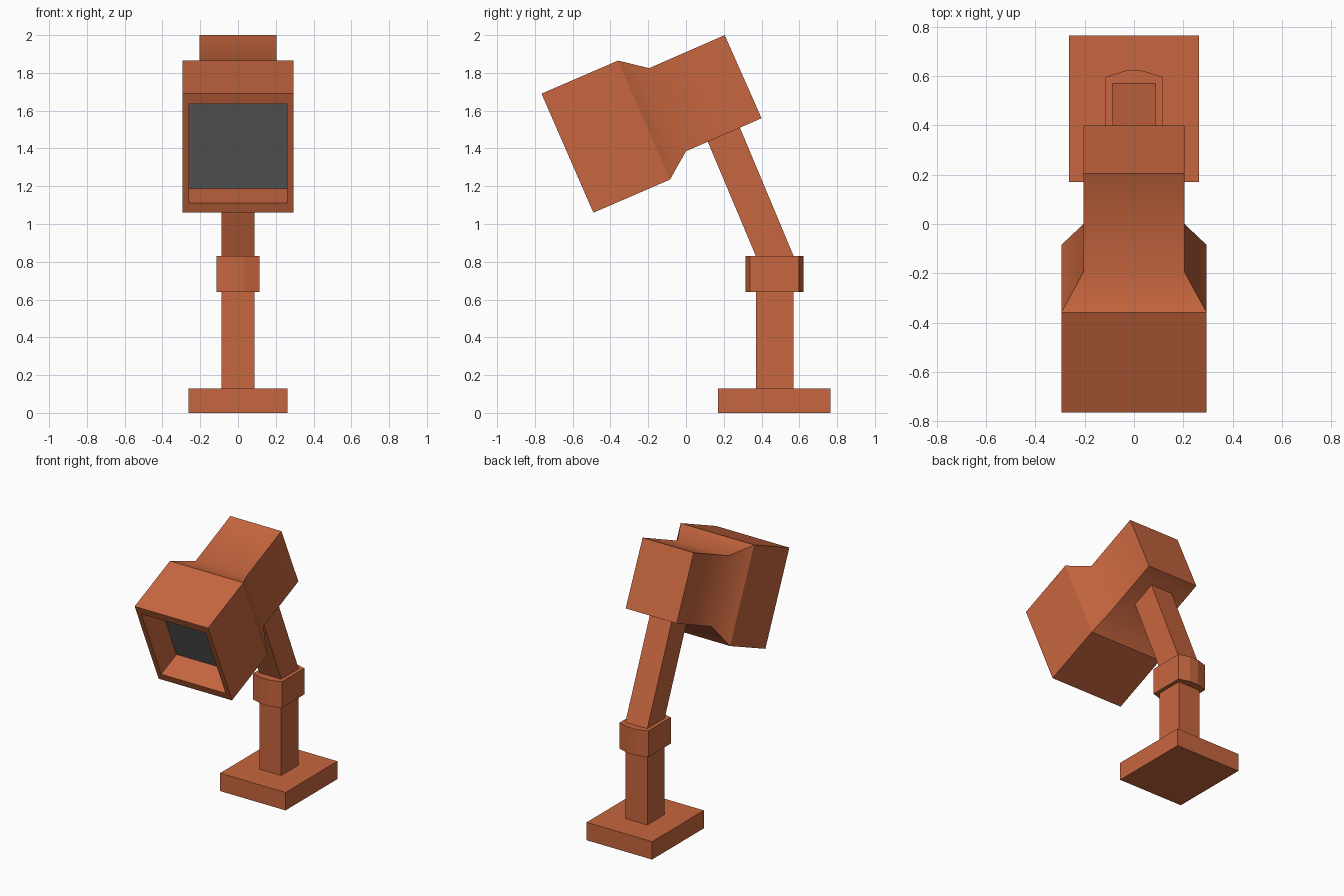
import bpy, bmesh

if "Cube" in bpy.data.objects:
    bpy.data.objects.remove(bpy.data.objects["Cube"])


def material(name, color):
    m = bpy.data.materials.new(name)
    m.diffuse_color = (*color, 1)
    m.use_nodes = True
    m.node_tree.nodes["Principled BSDF"].inputs["Base Color"].default_value = m.diffuse_color
    return m


RUST = material("rust_paint", (0.57, 0.133, 0.049))
GREY = material("dark_glass", (0.13, 0.13, 0.13))


def finish(name, bm, mat):
    bmesh.ops.recalc_face_normals(bm, faces=bm.faces[:])
    me = bpy.data.meshes.new(name)
    bm.to_mesh(me)
    bm.free()
    me.materials.append(mat)
    ob = bpy.data.objects.new(name, me)
    bpy.context.collection.objects.link(ob)
    return ob


def loft(name, rings, mat, smooth_rings=()):
    """Skin closed rings of points; edges of the listed rings shade smooth."""
    bm = bmesh.new()
    loops = [[bm.verts.new(p) for p in r] for r in rings]
    n = len(loops[0])
    for a, b in zip(loops, loops[1:]):
        for i in range(n):
            j = (i + 1) % n
            bm.faces.new((a[i], a[j], b[j], b[i]))
    bm.faces.new(loops[0])
    bm.faces.new(loops[-1])
    soft = [set(loops[k]) for k in smooth_rings]
    for f in bm.faces:
        f.smooth = bool(soft)
    for e in bm.edges:
        e.smooth = any(set(e.verts) <= s for s in soft)
    return finish(name, bm, mat)


def side_prism(name, profile, half, mat):
    """Extrude a (y, z) profile across x."""
    return loft(name, [[(x, y, z) for y, z in profile] for x in (-half, half)], mat)


def block(name, half, y0, y1, z0, z1):
    return side_prism(name, [(y0, z0), (y1, z0), (y1, z1), (y0, z1)], half, RUST)


# Base plate and lower post
block("base", 0.263, 0.17, 0.765, 0, 0.13)
block("lower_post", 0.088, 0.37, 0.57, 0.13, 0.64)

# Collar with gently bowed front and back
back = [(0.115, 0.597), (0.035, 0.622), (-0.035, 0.622), (-0.115, 0.597)]
outline = back + [(-x, 0.936 - y) for x, y in back]
collar = loft("collar", [[(x, y, z) for x, y in outline] for z in (0.64, 0.83)], RUST)
collar.data.shade_smooth()
bpy.context.view_layer.objects.active = collar
collar.select_set(True)
bpy.ops.object.shade_smooth_by_angle(angle=0.52)

# Leaning arm, running slightly into the head
side_prism("arm", [(0.37, 0.83), (0.57, 0.83), (0.273, 1.54), (0.103, 1.465)], 0.088, RUST)

# Head: back, neck, shoulder, front, opening, recess (bottom, top, half width)
sections = [
    ((0.40, 1.56), (0.205, 2.0), 0.205),
    ((0.0, 1.385), (-0.195, 1.825), 0.205),
    ((-0.085, 1.235), (-0.36, 1.865), 0.295),
    ((-0.49, 1.06), (-0.765, 1.69), 0.295),
    ((-0.512, 1.11), (-0.741, 1.635), 0.259),
    ((-0.329, 1.19), (-0.558, 1.715), 0.259),
]
rings = [[(-h, *b), (h, *b), (h, *t), (-h, *t)] for b, t, h in sections]
loft("head_housing", rings, RUST, smooth_rings=(1,))

# Grey screen at the bottom of the recess
(by, bz), (ty, tz), h = sections[-1]
side_prism("screen", [(by - 0.007, bz - 0.003), (by + 0.009, bz + 0.004),
                      (ty + 0.009, tz + 0.004), (ty - 0.007, tz - 0.003)], h, GREY)
